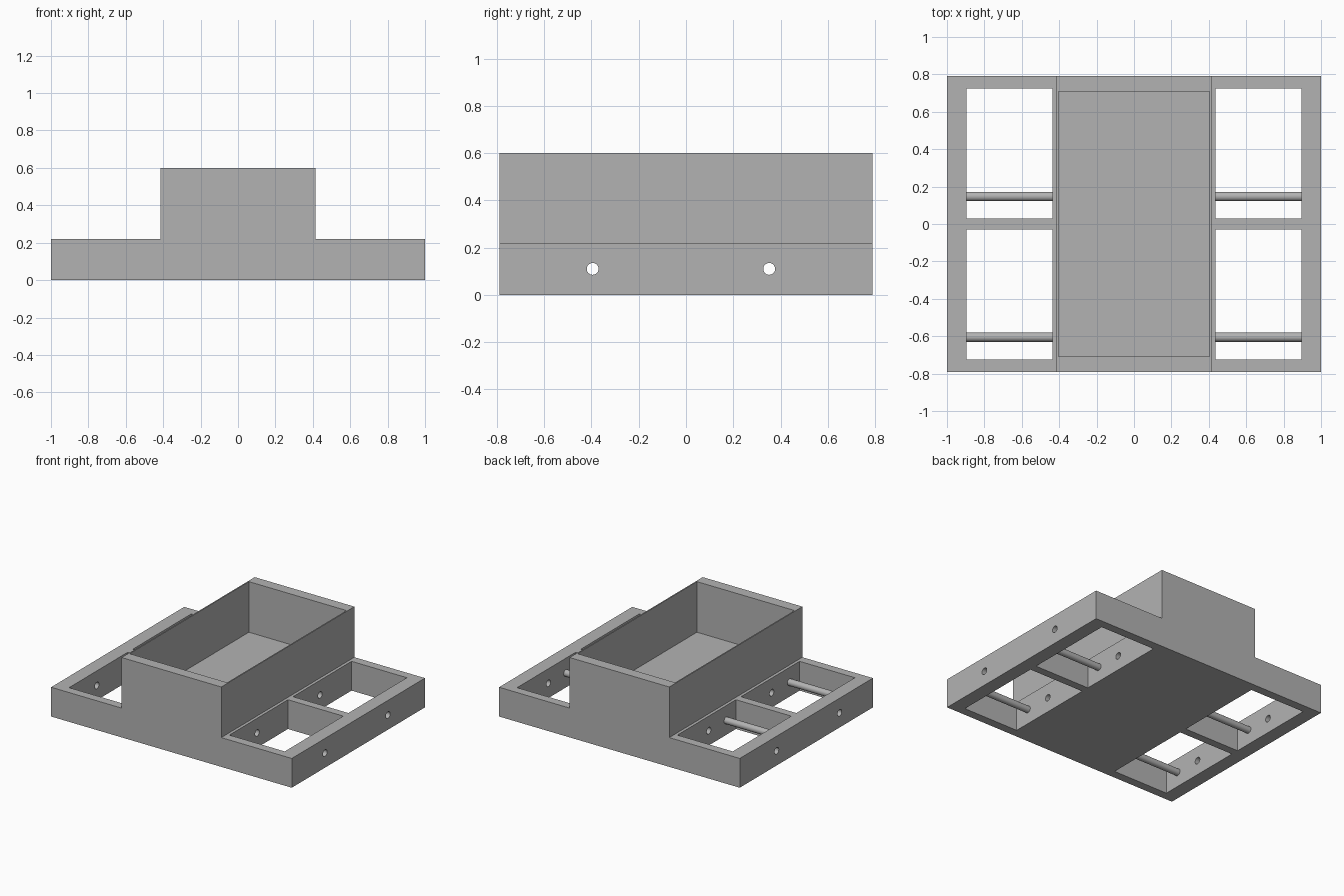
import bpy
import bmesh
import math
from mathutils import Matrix, Vector

default = bpy.data.objects.get("Cube")
if default:
    bpy.data.objects.remove(default, do_unlink=True)

HALF_X, HALF_Y = 1.0, 0.79
BOX_X, DECK_Z, TOP_Z = 0.414, 0.22, 0.6
OPEN_IN, OPEN_OUT = 0.436, 0.896
AXLE_Z, AXLE_R = 0.11, 0.025

grey = bpy.data.materials.new("plain grey")
grey.use_nodes = True
grey.diffuse_color = (0.45, 0.45, 0.45, 1)
grey.node_tree.nodes["Principled BSDF"].inputs["Base Color"].default_value = (0.45, 0.45, 0.45, 1)


def finish(name, bm):
    bmesh.ops.recalc_face_normals(bm, faces=bm.faces)
    mesh = bpy.data.meshes.new(name)
    bm.to_mesh(mesh)
    bm.free()
    mesh.materials.append(grey)
    obj = bpy.data.objects.new(name, mesh)
    bpy.context.collection.objects.link(obj)
    return obj


def add_block(bm, low, high):
    low, high = Vector(low), Vector(high)
    matrix = Matrix.Translation((low + high) / 2) @ Matrix.Diagonal((*(high - low), 1))
    bmesh.ops.create_cube(bm, size=1, matrix=matrix)


def add_rod(bm, x0, x1, y, radius):
    matrix = Matrix.Translation(((x0 + x1) / 2, y, AXLE_Z)) @ Matrix.Rotation(math.pi / 2, 4, "Y")
    bmesh.ops.create_cone(bm, cap_ends=True, segments=32, radius1=radius,
                          radius2=radius, depth=x1 - x0, matrix=matrix)


def smooth(obj):
    bpy.ops.object.select_all(action="DESELECT")
    obj.select_set(True)
    bpy.context.view_layer.objects.active = obj
    bpy.ops.object.shade_smooth_by_angle(angle=math.radians(30))


# Stepped body: one profile extruded from front to back
half = [(HALF_X, 0), (HALF_X, DECK_Z), (BOX_X, DECK_Z), (BOX_X, TOP_Z)]
profile = half + [(-x, z) for x, z in reversed(half)]
bm = bmesh.new()
face = bm.faces.new([bm.verts.new((x, -HALF_Y, z)) for x, z in profile])
extruded = bmesh.ops.extrude_face_region(bm, geom=[face])["geom"]
bmesh.ops.translate(bm, vec=(0, 2 * HALF_Y, 0),
                    verts=[v for v in extruded if isinstance(v, bmesh.types.BMVert)])
body = finish("body", bm)

# Cutters: tray cavity, four side openings, two through holes
bm = bmesh.new()
add_block(bm, (-0.405, -0.708, DECK_Z), (0.405, 0.708, 1))
for side in (-1, 1):
    for end in (-1, 1):
        xs = sorted((side * OPEN_IN, side * OPEN_OUT))
        ys = sorted((end * 0.03, end * 0.725))
        add_block(bm, (xs[0], ys[0], -0.1), (xs[1], ys[1], 0.4))
pocket_cutter = finish("pocket_cutter", bm)

bm = bmesh.new()
for y in (-0.395, 0.352):
    add_rod(bm, -1.2, 1.2, y, AXLE_R)
hole_cutter = finish("hole_cutter", bm)

for cutter in (pocket_cutter, hole_cutter):
    cut = body.modifiers.new(cutter.name, "BOOLEAN")
    cut.operation = "DIFFERENCE"
    cut.solver = "EXACT"
    cut.object = cutter

# Bake the cuts and drop the cutters
bpy.context.view_layer.update()
cut_mesh = bpy.data.meshes.new_from_object(body.evaluated_get(bpy.context.evaluated_depsgraph_get()))
body.modifiers.clear()
body.data = cut_mesh
for cutter in (pocket_cutter, hole_cutter):
    bpy.data.objects.remove(cutter, do_unlink=True)
smooth(body)

# Cross rods spanning each opening
for side, side_name in ((-1, "right"), (1, "left")):
    for y, end_name in ((-0.605, "front"), (0.147, "rear")):
        bm = bmesh.new()
        x0, x1 = sorted((side * OPEN_IN, side * OPEN_OUT))
        add_rod(bm, x0, x1, y, AXLE_R)
        smooth(finish(f"{end_name}_{side_name}_rod", bm))
